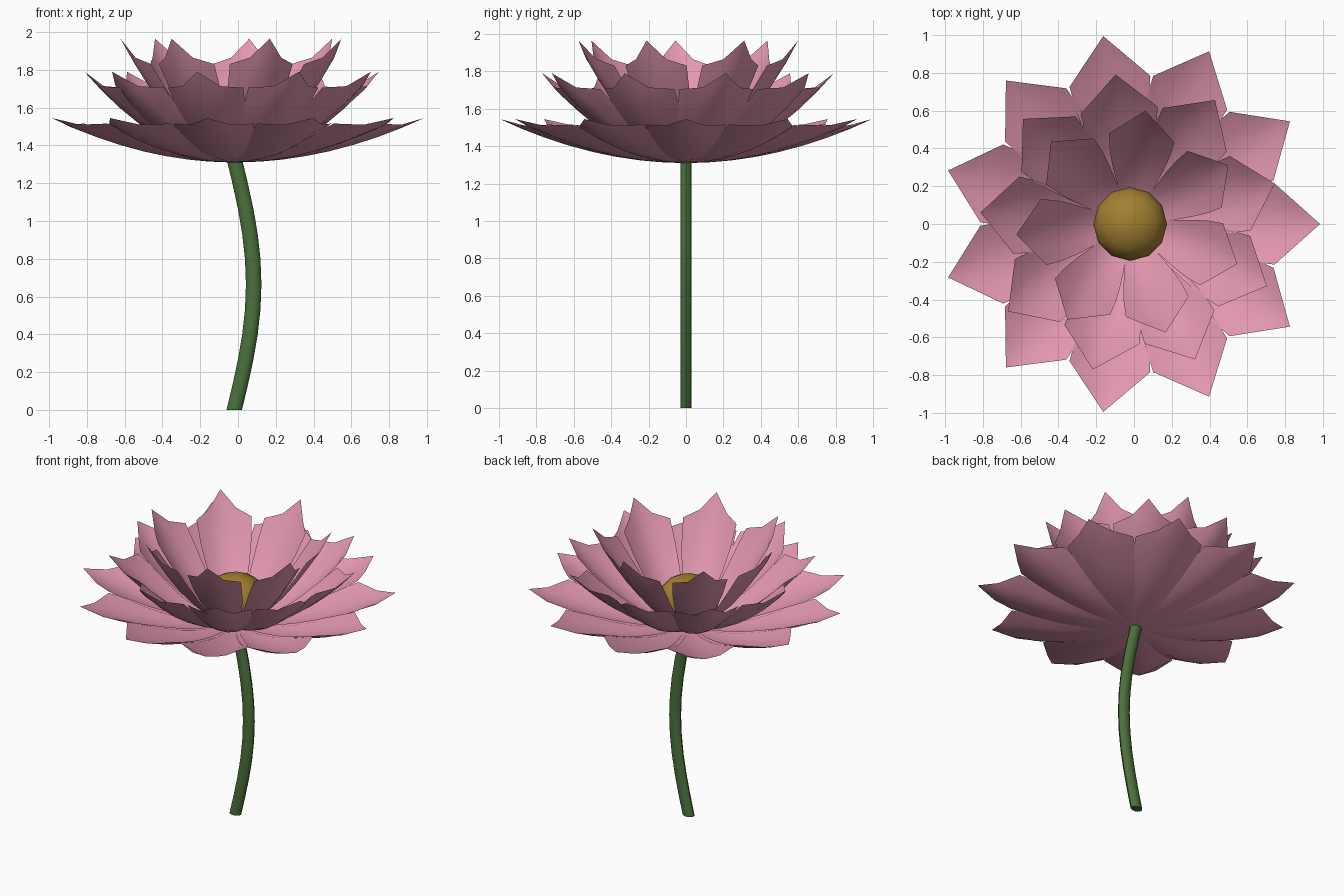
import bpy, bmesh, math

if "Cube" in bpy.data.objects:
    bpy.data.objects.remove(bpy.data.objects["Cube"])

CENTRE_X = -0.02


def material(name, rgb):
    m = bpy.data.materials.new(name)
    m.use_nodes = True
    m.diffuse_color = (*rgb, 1)
    m.node_tree.nodes["Principled BSDF"].inputs["Base Color"].default_value = (*rgb, 1)
    return m


pink = material("petal pink", (0.76, 0.31, 0.43))
gold = material("seed gold", (0.36, 0.21, 0.03))
green = material("stem green", (0.07, 0.165, 0.045))


def finish(bm, name, mat, angle):
    mesh = bpy.data.meshes.new(name)
    bm.to_mesh(mesh)
    bm.free()
    mesh.materials.append(mat)
    ob = bpy.data.objects.new(name, mesh)
    bpy.context.collection.objects.link(ob)
    bpy.ops.object.select_all(action="DESELECT")
    ob.select_set(True)
    bpy.context.view_layer.objects.active = ob
    bpy.ops.object.shade_smooth_by_angle(angle=math.radians(angle))
    return ob


# Petal outline: (fraction of length, fraction of half width)
OUTLINE = [(0.03, 0.1), (0.14, 0.25), (0.25, 0.43), (0.38, 0.62), (0.5, 0.78),
           (0.63, 0.92), (0.76, 1.0), (0.88, 0.5)]
ACROSS = [-1, -0.5, 0, 0.5, 1]


def petal_ring(name, count, turn, length, half_width, base, rise, power, cup):
    """A ring of cupped, pointed petals that curve upward."""
    bm = bmesh.new()
    for i in range(count):
        a = math.radians(turn) + math.tau * i / count
        c, s = math.cos(a), math.sin(a)

        def vert(v, w, t):
            r, side = v * length, w * t * half_width
            z = base + rise * v ** power + cup * (w * t) ** 2
            return bm.verts.new((CENTRE_X + r * c - side * s, r * s + side * c, z))

        rows = [[vert(v, w, t) for t in ACROSS] for v, w in OUTLINE]
        for lo, hi in zip(rows, rows[1:]):
            for j in range(len(ACROSS) - 1):
                bm.faces.new((lo[j], hi[j], hi[j + 1], lo[j + 1]))
        tip = vert(1, 0, 0)
        for j in range(len(ACROSS) - 1):
            bm.faces.new((rows[-1][j], tip, rows[-1][j + 1]))
    return finish(bm, name, pink, 40)


petal_ring("outer_petals", 11, 0, 1.005, 0.215, 1.31, 0.235, 2.0, 0.07)
petal_ring("middle_petals", 9, 15.6, 0.795, 0.205, 1.32, 0.47, 1.95, 0.11)
petal_ring("inner_petals", 7, 31, 0.605, 0.175, 1.325, 0.64, 1.75, 0.11)

# Seed head: a flattened ball
bm = bmesh.new()
bmesh.ops.create_uvsphere(bm, u_segments=12, v_segments=8, radius=0.195)
bmesh.ops.scale(bm, vec=(1, 1, 0.77), verts=bm.verts)
bmesh.ops.translate(bm, vec=(CENTRE_X, 0, 1.5), verts=bm.verts)
finish(bm, "seed_head", gold, 40)

# Stem: level oval rings along a gentle bow
SIDES, STEPS, HEIGHT = 10, 10, 1.33
bm = bmesh.new()
rings = []
for k in range(STEPS + 1):
    f = k / STEPS
    x = CENTRE_X + 0.103 * math.sin(math.pi * f)
    rings.append([bm.verts.new((x + 0.041 * math.cos(math.tau * j / SIDES),
                                0.03 * math.sin(math.tau * j / SIDES),
                                f * HEIGHT)) for j in range(SIDES)])
for lo, hi in zip(rings, rings[1:]):
    for j in range(SIDES):
        n = (j + 1) % SIDES
        bm.faces.new((lo[j], lo[n], hi[n], hi[j]))
bm.faces.new(rings[0][::-1])
bm.faces.new(rings[-1])
finish(bm, "stem", green, 45)
